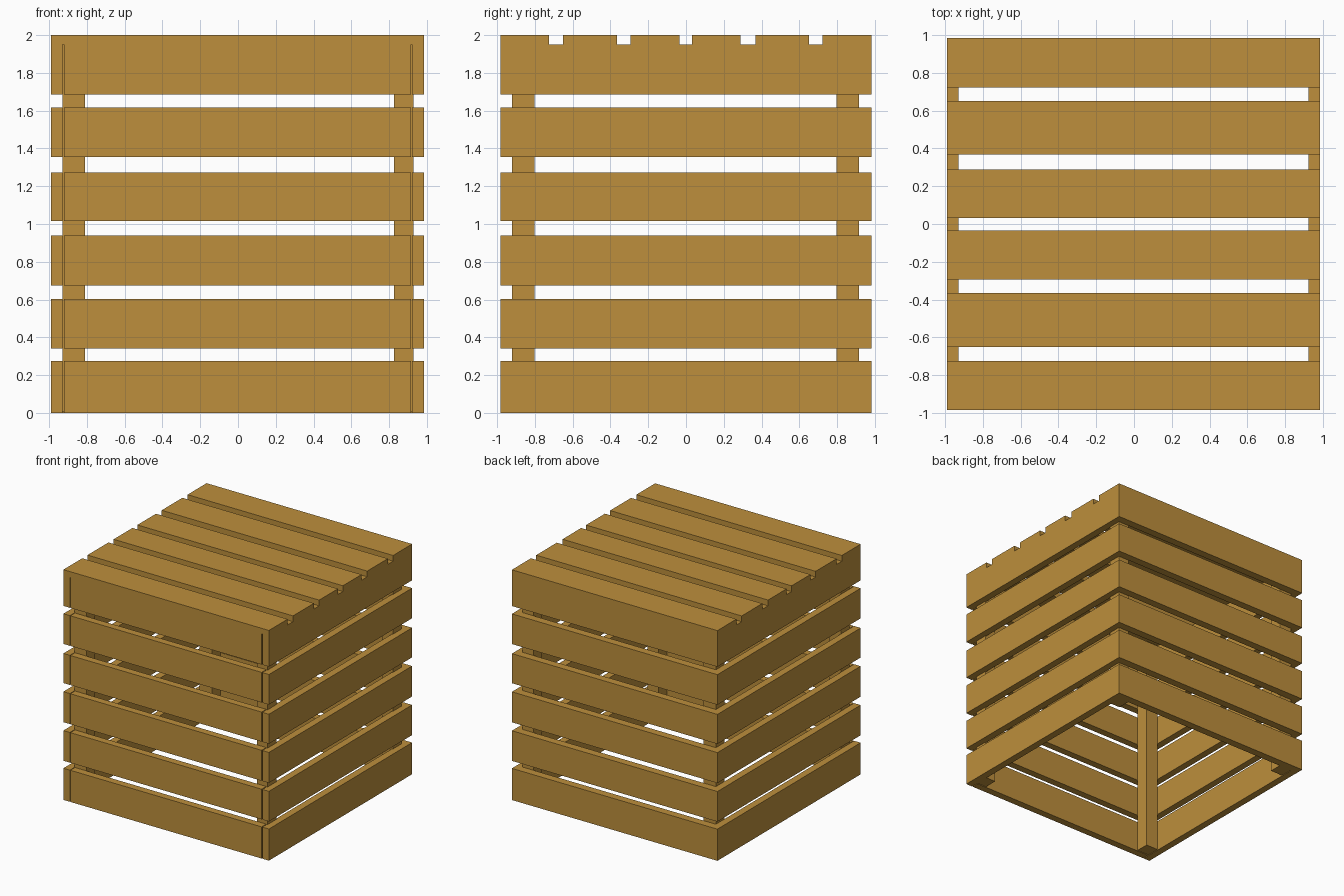
import bpy
import bmesh
from mathutils import Matrix, Vector

cube = bpy.data.objects.get("Cube")
if cube:
    bpy.data.objects.remove(cube, do_unlink=True)

# Wood colour
wood = bpy.data.materials.new("warm_wood")
wood.use_nodes = True
colour = (0.51, 0.275, 0.045, 1)
wood.diffuse_color = colour
wood.node_tree.nodes["Principled BSDF"].inputs["Base Color"].default_value = colour


def board(name, xs, ys, zs):
    """Flat-faced box spanning the given ranges."""
    low, high = (Vector(c) for c in zip(xs, ys, zs))
    bm = bmesh.new()
    bmesh.ops.create_cube(bm, size=1, matrix=Matrix.Translation((low + high) / 2)
                          @ Matrix.Diagonal((*(high - low), 1)))
    mesh = bpy.data.meshes.new(name)
    bm.to_mesh(mesh)
    bm.free()
    mesh.materials.append(wood)
    obj = bpy.data.objects.new(name, mesh)
    bpy.context.collection.objects.link(obj)


LEFT, RIGHT, EDGE = 0.985, -0.99, 0.983
TOP = 1.95
rows = [(0, 0.275), (0.34, 0.602), (0.675, 0.94),
        (1.015, 1.272), (1.355, 1.617), (1.685, TOP)]
lid_rows = [(-EDGE, -0.725), (-0.652, -0.365), (-0.293, -0.035),
            (0.033, 0.288), (0.367, 0.65), (0.722, EDGE)]

# Wall slats: front ones sit between the sides, back ones run full width
for i, zs in enumerate(rows, 1):
    board(f"front_slat_{i}", (-0.922, 0.915), (-EDGE, -0.92), zs)
    board(f"back_slat_{i}", (RIGHT, LEFT), (0.915, EDGE), zs)
    board(f"left_slat_{i}", (0.922, LEFT), (-EDGE, 0.915), zs)
    board(f"right_slat_{i}", (RIGHT, -0.928), (-EDGE, 0.915), zs)

# Lid slats
for i, ys in enumerate(lid_rows, 1):
    board(f"lid_slat_{i}", (RIGHT, LEFT), ys, (TOP, 2))

# Corner posts
for side, xs in (("right", (-0.928, -0.81)), ("left", (0.825, 0.93))):
    for end, ys in (("front", (-0.92, -0.803)), ("back", (0.797, 0.915))):
        board(f"{end}_{side}_post", xs, ys, (0.005, TOP))
